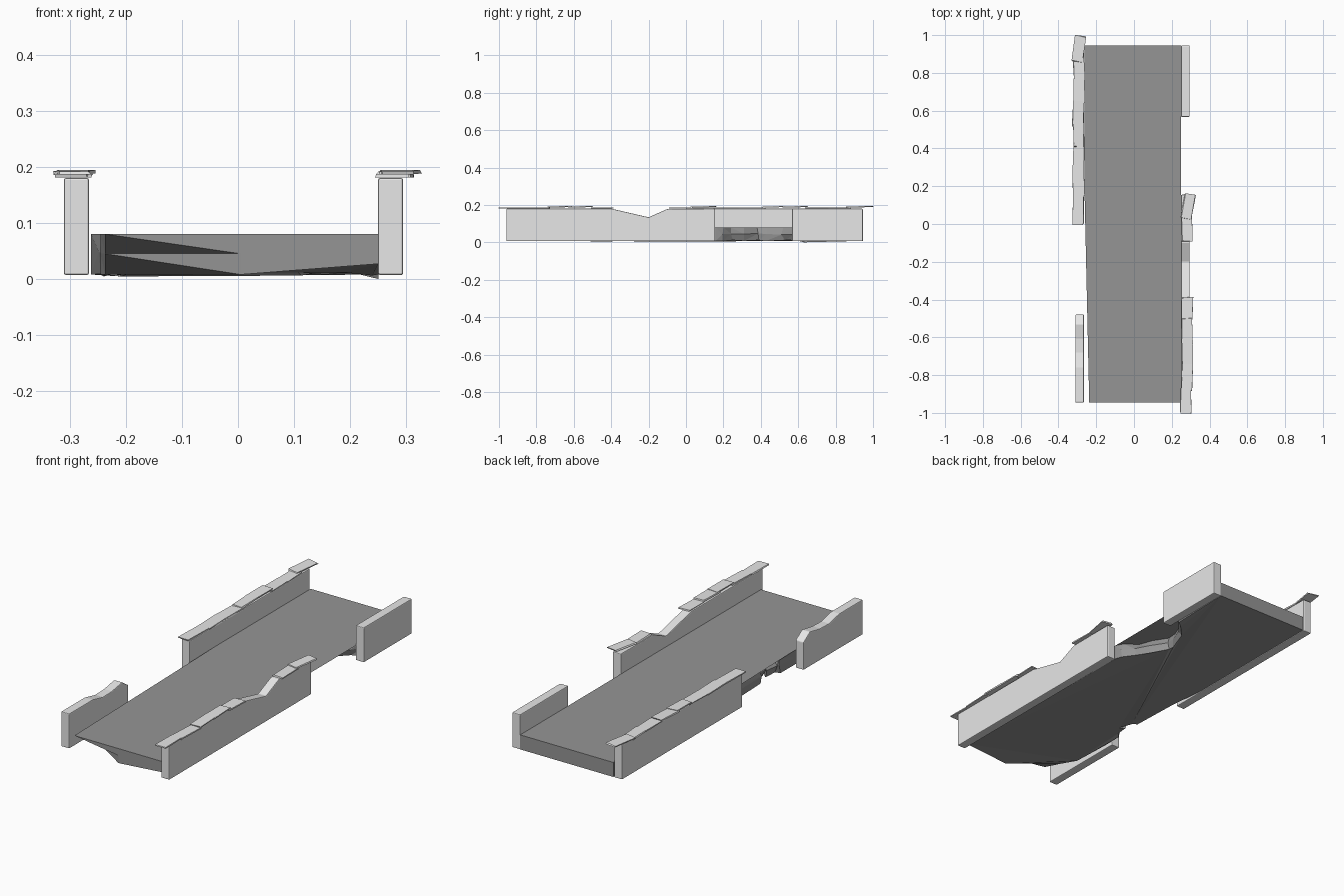
import bpy, bmesh, random
from mathutils import Matrix, Vector

random.seed(4)
cube = bpy.data.objects.get("Cube")
if cube:
    bpy.data.objects.remove(cube, do_unlink=True)


def material(name, grey):
    m = bpy.data.materials.new(name)
    m.use_nodes = True
    colour = (grey, grey, grey, 1)
    m.diffuse_color = colour
    m.node_tree.nodes["Principled BSDF"].inputs["Base Color"].default_value = colour
    return m


pale_stone = material("pale stone", 0.8)
dark_stone = material("dark stone", 0.3)


def finish(bm, name, mat, bevel=0):
    bmesh.ops.recalc_face_normals(bm, faces=bm.faces)
    mesh = bpy.data.meshes.new(name)
    bm.to_mesh(mesh)
    bm.free()
    mesh.materials.append(mat)
    ob = bpy.data.objects.new(name, mesh)
    bpy.context.collection.objects.link(ob)
    if bevel:
        mod = ob.modifiers.new("soft edges", "BEVEL")
        mod.width = bevel
        mod.segments = 2
        mod.limit_method = "ANGLE"
    return ob


def wall(name, x, top):
    """Extrude a side profile, given as (y, z) along the top edge."""
    base = 0.007
    profile = [(top[0][0], base)] + top + [(top[-1][0], base)]
    bm = bmesh.new()
    face = bm.faces.new([bm.verts.new((x - 0.0225, y, z)) for y, z in profile])
    out = bmesh.ops.extrude_face_region(bm, geom=[face])["geom"]
    moved = [v for v in out if isinstance(v, bmesh.types.BMVert)]
    bmesh.ops.translate(bm, verts=moved, vec=(0.045, 0, 0))
    return finish(bm, name, pale_stone, 0.004)


# Parapet walls, broken on both sides
wall("left_front_wall", 0.272,
     [(-0.96, 0.18), (-0.40, 0.18), (-0.30, 0.157), (-0.20, 0.134),
      (-0.10, 0.178), (0.155, 0.18)])
wall("left_back_wall", 0.272, [(0.567, 0.18), (0.945, 0.18)])
wall("right_front_wall", -0.288,
     [(-0.945, 0.18), (-0.76, 0.18), (-0.68, 0.162), (-0.61, 0.164),
      (-0.53, 0.178), (-0.48, 0.145)])
wall("right_back_wall", -0.288, [(0.0, 0.18), (0.945, 0.18)])


def coping(name, x, y0, y1, turn, layer):
    """A thin, slightly skewed slab lying on a wall."""
    bm = bmesh.new()
    bmesh.ops.create_cube(bm, size=1)
    bmesh.ops.scale(bm, verts=bm.verts, vec=(0.057, y1 - y0, 0.006))
    for v in bm.verts:
        v.co.x += random.uniform(-0.003, 0.003)
        v.co.y += random.uniform(-0.004, 0.004)
    tilt = Matrix.Rotation(0.02 * layer, 3, "X") @ Matrix.Rotation(turn, 3, "Z")
    bmesh.ops.rotate(bm, verts=bm.verts, matrix=tilt)
    bmesh.ops.translate(bm, verts=bm.verts,
                        vec=(x, (y0 + y1) / 2, 0.184 + 0.006 * layer))
    return finish(bm, name, pale_stone)


# Coping slabs: x, start, end, turn, layer
slabs = {
    "left": [(0.275, -1.0, -0.87, 0.0, 0), (0.281, -0.88, -0.73, -0.05, 0),
             (0.282, -0.74, -0.61, 0.03, 1), (0.281, -0.63, -0.50, 0.02, 1),
             (0.283, -0.505, -0.39, 0.0, 0),
             (0.281, -0.09, 0.035, 0.02, 0), (0.288, 0.03, 0.16, -0.17, 1)],
    "right": [(-0.296, -0.005, 0.16, 0.0, 0), (-0.294, 0.15, 0.29, 0.03, 0),
              (-0.293, 0.28, 0.42, -0.03, 0), (-0.294, 0.41, 0.53, 0.02, 1),
              (-0.297, 0.52, 0.65, -0.03, 1), (-0.291, 0.64, 0.77, 0.03, 0),
              (-0.292, 0.76, 0.88, 0.05, 0), (-0.292, 0.86, 0.995, -0.14, 1)],
}
for side, rows in slabs.items():
    for i, row in enumerate(rows):
        coping(f"{side}_coping_{i + 1}", *row)

# Deck outline, anticlockwise: x, y, sideways bulge of the broken edge below
outline = [
    (-0.237, -0.945, 0), (0.005, -0.945, 0), (0.25, -0.945, 0), (0.25, 0.16, 0),
    (0.23, 0.20, 0.015), (0.17, 0.24, 0.03), (0.145, 0.31, 0.02),
    (0.10, 0.38, 0.012), (0.105, 0.43, 0.012), (0.14, 0.52, 0.01),
    (0.20, 0.585, 0.01), (0.25, 0.63, 0), (0.25, 0.945, 0), (-0.262, 0.945, 0),
    (-0.262, 0.18, 0), (-0.24, 0.0, -0.008), (-0.228, -0.25, -0.01),
    (-0.185, -0.255, -0.04), (-0.155, -0.345, -0.06), (-0.195, -0.315, -0.03),
    (-0.20, -0.385, -0.035), (-0.237, -0.39, -0.004), (-0.245, -0.5, 0),
]
bm = bmesh.new()
rings = []
for z, bulge in ((0.08, 0), (0.045, 1), (0.008, 0.6)):
    ring = []
    for x, y, b in outline:
        rough = random.uniform(-0.012, 0.012) if b and bulge else 0
        ring.append(bm.verts.new((x + b * bulge, y + rough, z + rough * 0.4)))
    rings.append(ring)

# Front end is undercut towards one corner
rings[1][0].co.y += 0.12
rings[2][0].co.y += 0.24
rings[2][2].co.z = 0.027
rings[1][2].co.z = 0.054
rings[2][11].co.z = 0.0
for upper, lower in zip(rings, rings[1:]):
    for i in range(len(outline)):
        j = (i + 1) % len(outline)
        bm.faces.new((upper[i], upper[j], lower[j], lower[i]))
bm.faces.new(rings[0])
bm.faces.new(rings[2][::-1])
bmesh.ops.triangulate(bm, faces=bm.faces, ngon_method="EAR_CLIP")
finish(bm, "broken_deck", dark_stone)
